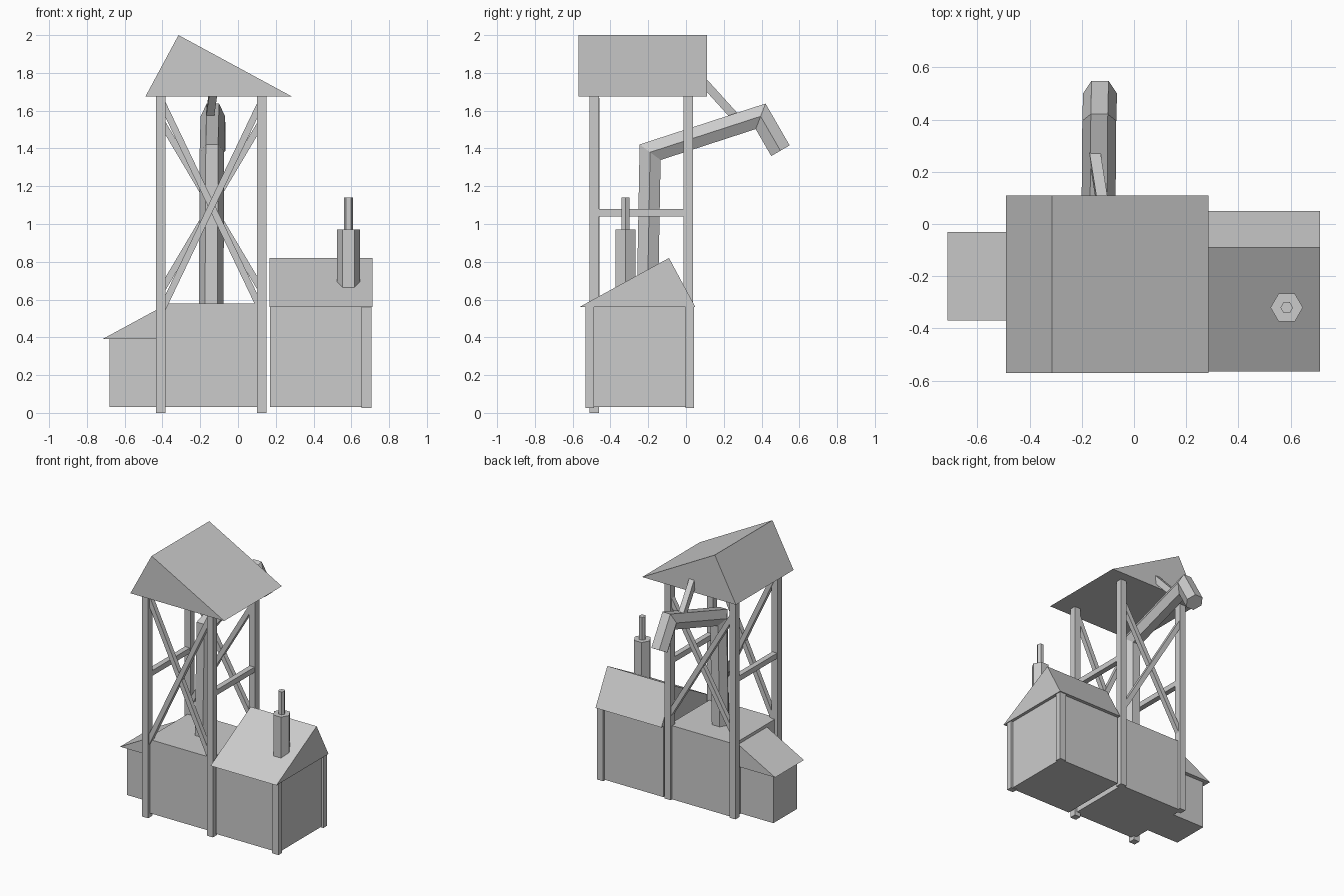
import bpy, bmesh, math
from mathutils import Vector

cube = bpy.data.objects.get("Cube")
if cube:
    bpy.data.objects.remove(cube, do_unlink=True)

grey = bpy.data.materials.new("plain_grey")
grey.use_nodes = True
grey.diffuse_color = (0.6, 0.6, 0.6, 1)
grey.node_tree.nodes["Principled BSDF"].inputs["Base Color"].default_value = (0.6, 0.6, 0.6, 1)


def loft(name, rings):
    """Skin a row of equal-length point rings and cap both ends."""
    bm = bmesh.new()
    rows = [[bm.verts.new(p) for p in ring] for ring in rings]
    n = len(rows[0])
    for a, b in zip(rows, rows[1:]):
        for i in range(n):
            j = (i + 1) % n
            bm.faces.new((a[i], a[j], b[j], b[i]))
    bm.faces.new(rows[0])
    bm.faces.new(rows[-1])
    bmesh.ops.recalc_face_normals(bm, faces=bm.faces)
    mesh = bpy.data.meshes.new(name)
    bm.to_mesh(mesh)
    bm.free()
    mesh.materials.append(grey)
    obj = bpy.data.objects.new(name, mesh)
    bpy.context.collection.objects.link(obj)
    return obj


def box(name, x, y, z):
    return loft(name, [[(x[0], y[0], h), (x[1], y[0], h), (x[1], y[1], h), (x[0], y[1], h)] for h in z])


def beam(name, start, end, width, depth):
    """Square bar between two points."""
    start, end = Vector(start), Vector(end)
    along = (end - start).normalized()
    ref = Vector((1, 0, 0)) if abs(along.x) < 0.3 else Vector((0, 1, 0))
    u = along.cross(ref).normalized() * width / 2
    v = along.cross(u).normalized() * depth / 2
    return loft(name, [[p + u + v, p - u + v, p - u - v, p + u - v] for p in (start, end)])


def hexagon(center, radius, up=Vector((0, 1, 0))):
    """Hexagon with two corners along x; 'up' sets its other axis."""
    return [Vector(center) + Vector((radius * math.cos(k * math.pi / 3), 0, 0))
            + up * radius * math.sin(k * math.pi / 3) for k in range(6)]


# Tower base and posts
box("tower_base", (-0.41, 0.13), (-0.49, 0.02), (0.03, 0.58))
for side, x in (("right", -0.41), ("left", 0.125)):
    for end, y, foot in (("front", -0.486, 0), ("back", 0.013, 0.03)):
        box(f"{end}_{side}_tower_post", (x - 0.025, x + 0.025), (y - 0.025, y + 0.025), (foot, 1.68))
    box(f"{side}_tower_rail", (x - 0.02, x + 0.02), (-0.48, 0.01), (1.04, 1.08))

# Crossed braces, steeper at the front
for end, y, low, high in (("front", -0.485, 0.53, 1.66), ("back", 0.008, 0.64, 1.55)):
    beam(f"{end}_brace_rising", (-0.41, y, low), (0.13, y, high), 0.035, 0.035)
    beam(f"{end}_brace_falling", (-0.41, y + 0.01, high), (0.13, y + 0.01, low), 0.035, 0.035)

# Tower roof, with an off-centre ridge
loft("tower_roof", [[(-0.49, y, 1.675), (0.285, y, 1.675), (-0.315, y, 2.0)] for y in (-0.57, 0.11)])

# Side annex with lean-to roof
box("annex", (-0.68, -0.40), (-0.34, -0.06), (0.03, 0.395))
loft("annex_roof", [[(-0.715, y, 0.392), (-0.405, y, 0.392), (-0.405, y, 0.56)] for y in (-0.37, -0.03)])

# Shed, corner posts and roof
box("shed", (0.17, 0.69), (-0.505, 0.025), (0.03, 0.57))
for end, y in (("front", -0.51), ("back", 0.02)):
    box(f"{end}_shed_post", (0.655, 0.707), (y - 0.022, y + 0.022), (0.025, 0.57))
loft("shed_roof", [[(x, -0.565, 0.56), (x, 0.05, 0.56), (x, -0.09, 0.82)] for x in (0.168, 0.713)])

# Chimney
loft("chimney", [hexagon((0.585, -0.32, z), 0.062) for z in (0.6, 0.97)])
loft("chimney_pipe", [hexagon((0.585, -0.32, z), 0.024) for z in (0.95, 1.14)])

# Bent spout pipe with mitred elbows
path = [Vector(p) for p in ((-0.142, -0.205, 0.55), (-0.138, -0.19, 1.38),
                            (-0.133, 0.395, 1.57), (-0.13, 0.5, 1.388))]
dirs = [(b - a).normalized() for a, b in zip(path, path[1:])]
rings = []
for i, p in enumerate(path):
    d0, d1 = dirs[max(i - 1, 0)], dirs[min(i, 2)]
    tangent = (d0 + d1).normalized()
    up = Vector((1, 0, 0)).cross(tangent).normalized() / max(tangent.dot(d1), 0.4)
    rings.append(hexagon(p, 0.065, up))
loft("spout_pipe", rings)

# Strut holding the spout
beam("spout_strut", (-0.115, 0.04, 1.81), (-0.15, 0.262, 1.565), 0.045, 0.042)
